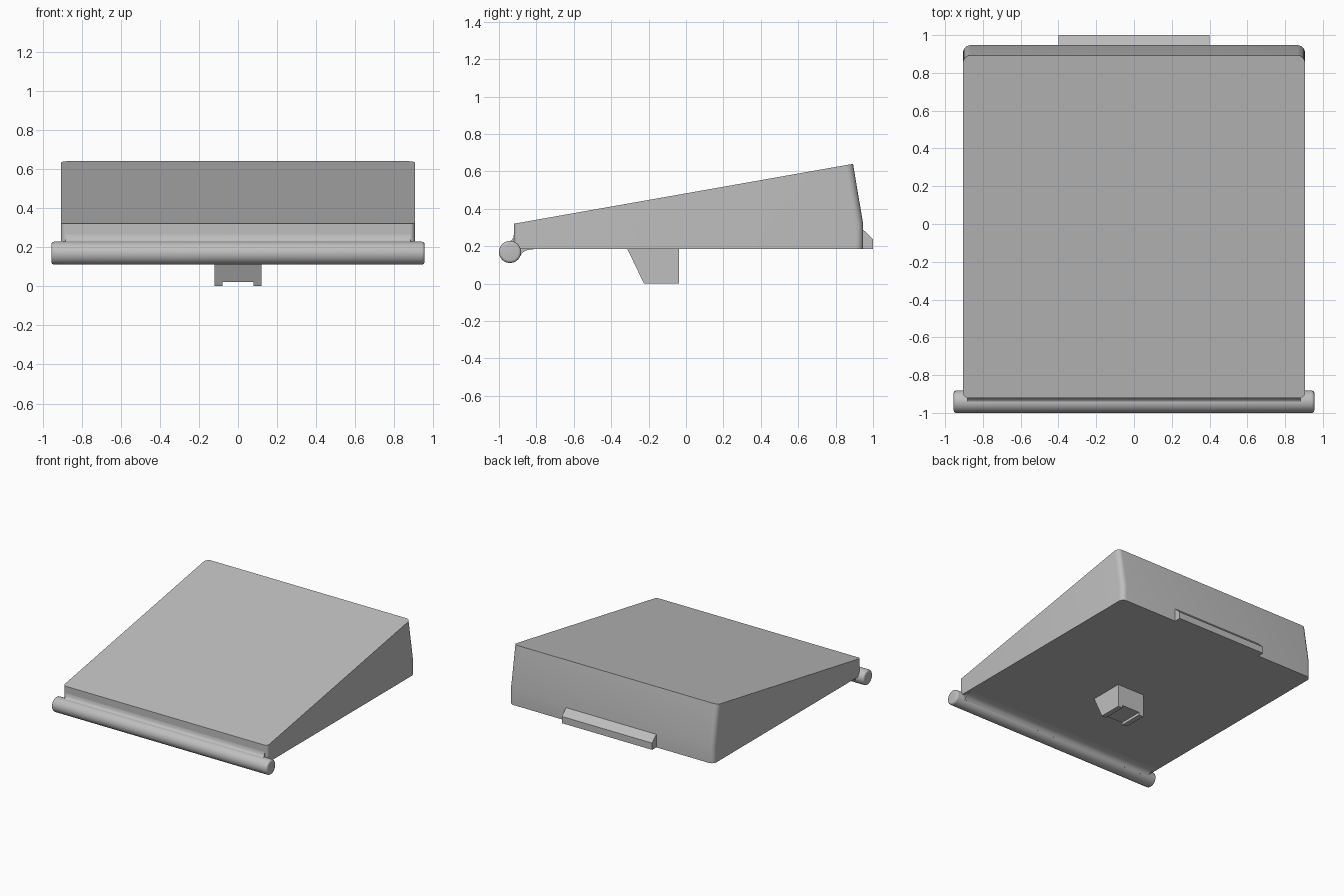
import bpy
import bmesh
import math

cube = bpy.data.objects.get("Cube")
if cube:
    bpy.data.objects.remove(cube, do_unlink=True)

grey = bpy.data.materials.new("plain grey")
grey.use_nodes = True
colour = (0.52, 0.52, 0.52, 1)
grey.diffuse_color = colour
grey.node_tree.nodes["Principled BSDF"].inputs["Base Color"].default_value = colour

BASE = 0.184  # underside height of the body


def finish(bm, name, smooth=False):
    bmesh.ops.recalc_face_normals(bm, faces=bm.faces)
    mesh = bpy.data.meshes.new(name)
    bm.to_mesh(mesh)
    bm.free()
    mesh.materials.append(grey)
    obj = bpy.data.objects.new(name, mesh)
    bpy.context.collection.objects.link(obj)
    if smooth:
        bpy.ops.object.select_all(action="DESELECT")
        obj.select_set(True)
        bpy.context.view_layer.objects.active = obj
        bpy.ops.object.shade_smooth_by_angle(angle=math.radians(35))
    return obj


def extrude_side_profile(points, x0, x1):
    """Closed (y, z) outline swept from x0 to x1."""
    bm = bmesh.new()
    face = bm.faces.new([bm.verts.new((x0, y, z)) for y, z in points])
    swept = bmesh.ops.extrude_face_region(bm, geom=[face])["geom"]
    verts = [v for v in swept if isinstance(v, bmesh.types.BMVert)]
    bmesh.ops.translate(bm, verts=verts, vec=(x1 - x0, 0, 0))
    return bm


# Sloped body with rounded upright corners
bm = extrude_side_profile([(-0.92, BASE), (-0.92, 0.32), (0.893, 0.64),
                           (0.947, 0.32), (0.947, BASE)], -0.905, 0.905)


def corner_edges(bm, sign):
    return [e for e in bm.edges
            if all(v.co.y * sign > 0.85 for v in e.verts)
            and abs(e.verts[0].co.x - e.verts[1].co.x) < 0.01]


for sign, radius in ((1, 0.04), (-1, 0.025)):
    bmesh.ops.bevel(bm, geom=corner_edges(bm, sign), offset=radius,
                    segments=6, profile=0.5, affect="EDGES")
finish(bm, "sloped_body", True)

# Front rod with softened ends
bm = bmesh.new()
bmesh.ops.create_cone(bm, cap_ends=True, segments=48, radius1=0.059,
                      radius2=0.059, depth=1.91)
rims = [e for e in bm.edges if abs(e.verts[0].co.z - e.verts[1].co.z) < 0.01]
bmesh.ops.bevel(bm, geom=rims, offset=0.015, segments=4, profile=0.5,
                affect="EDGES")
rod = finish(bm, "front_rod", True)
rod.rotation_euler = (0, math.pi / 2, 0)
rod.location = (0, -0.941, 0.169)

# Curved web blending the rod into the body
web = [(-0.9, 0.27), (-0.92, 0.265), (-0.923, 0.245), (-0.932, 0.232),
       (-0.945, 0.226), (-0.94, 0.17), (-0.887, 0.145), (-0.877, 0.162),
       (-0.862, 0.174), (-0.84, 0.181), (-0.81, BASE), (-0.81, 0.2)]
finish(extrude_side_profile(web, -0.882, 0.882), "rod_web", True)

# Rear catch strip
catch = [(0.93, BASE), (1.0, BASE), (1.0, 0.238), (0.947, 0.288), (0.93, 0.288)]
finish(extrude_side_profile(catch, -0.4, 0.4), "rear_catch")

# Underside foot: tapered block on two narrow runners
SLOT = 0.022


def foot_front(z):
    return -0.225 - 0.088 * z / BASE


block = [(foot_front(SLOT), SLOT), (-0.037, SLOT), (-0.037, BASE + 0.01),
         (foot_front(BASE + 0.01), BASE + 0.01)]
finish(extrude_side_profile(block, -0.12, 0.12), "foot_block")
runner = [(foot_front(0), 0), (-0.037, 0), (-0.037, SLOT),
          (foot_front(SLOT), SLOT)]
for name, x in (("left_foot_runner", 0.1), ("right_foot_runner", -0.1)):
    finish(extrude_side_profile(runner, x - 0.02, x + 0.02), name)
